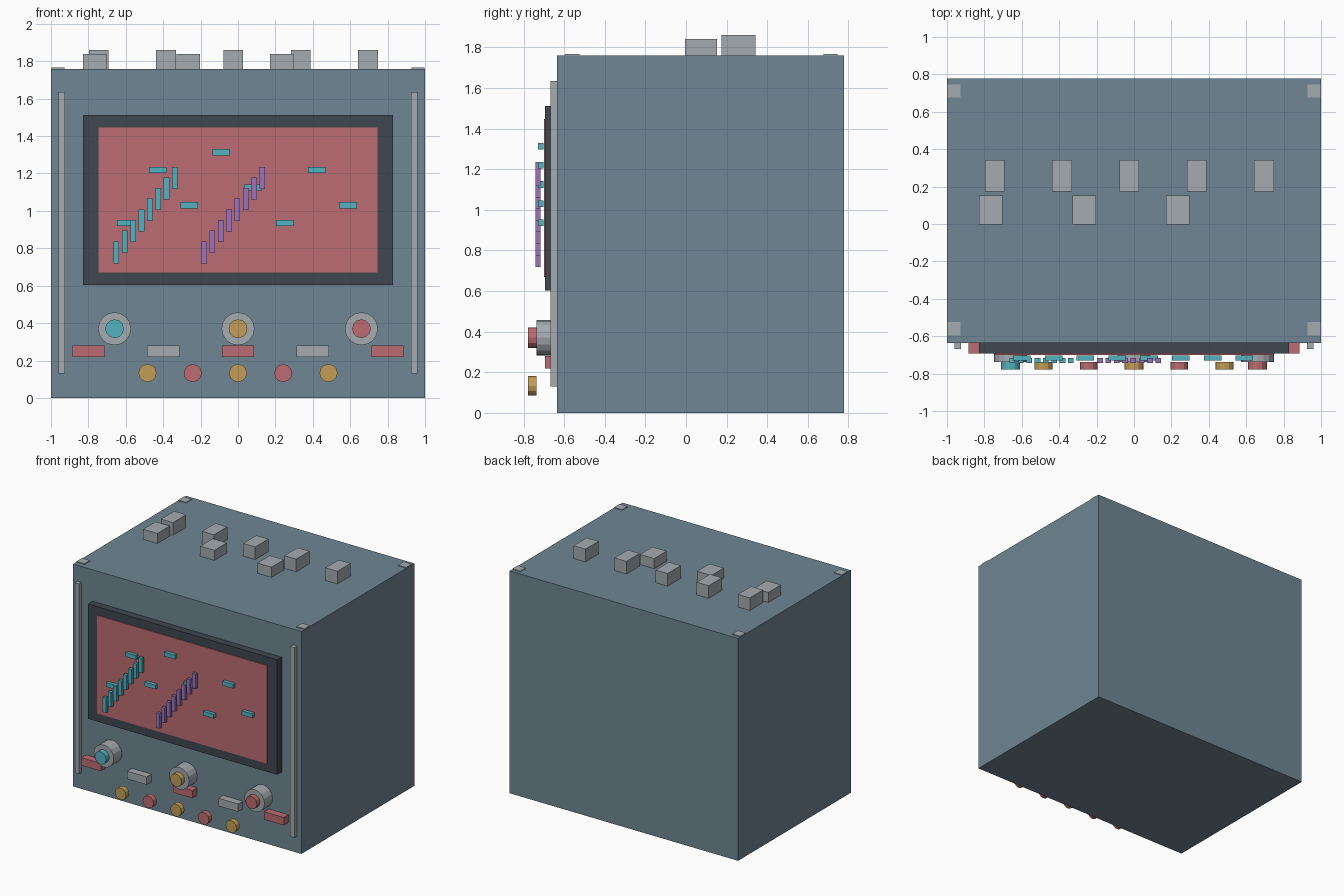
import bpy
import math

cube = bpy.data.objects.get("Cube")
if cube:
    bpy.data.objects.remove(cube, do_unlink=True)


def material(name, rgb):
    """Flat material from 0-255 display values."""
    lin = [((c / 255 + 0.055) / 1.055) ** 2.4 for c in rgb] + [1.0]
    m = bpy.data.materials.new(name)
    m.use_nodes = True
    m.diffuse_color = lin
    m.node_tree.nodes["Principled BSDF"].inputs["Base Color"].default_value = lin
    return m


SLATE = material("slate blue", (111, 134, 147))
DARK = material("dark slate", (62, 71, 80))
RED = material("soft red", (188, 108, 114))
GREY = material("light grey", (163, 171, 175))
CYAN = material("cyan", (82, 178, 192))
GOLD = material("gold", (194, 158, 86))
PURPLE = material("purple", (158, 116, 188))

FRONT, BACK, TOP = -0.635, 0.777, 1.76


def box(name, mat, x, y, z):
    """Box from (min, max) ranges on each axis."""
    ranges = (x, y, z)
    bpy.ops.mesh.primitive_cube_add(size=1, location=[(a + b) / 2 for a, b in ranges])
    ob = bpy.context.object
    ob.name = name
    ob.scale = [b - a for a, b in ranges]
    bpy.ops.object.transform_apply(location=False, rotation=False, scale=True)
    ob.data.materials.append(mat)
    return ob


def span(centre, size):
    return (centre - size / 2, centre + size / 2)


def disc(name, mat, x, z, radius, y, sides):
    """Cylinder whose axis points out of the front panel."""
    bpy.ops.mesh.primitive_cylinder_add(
        vertices=sides, radius=radius, depth=y[1] - y[0],
        location=(x, sum(y) / 2, z), rotation=(math.pi / 2, 0, 0))
    ob = bpy.context.object
    ob.name = name
    ob.data.materials.append(mat)
    return ob


# Cabinet, rails and corner pads
box("cabinet", SLATE, (-1, 1), (FRONT, BACK), (0, TOP))
for side, s in (("left", 1), ("right", -1)):
    box(f"{side}_rail", GREY, span(s * 0.943, 0.036), (-0.668, FRONT), (0.13, 1.635))
    for end, y in (("front", -0.56), ("back", 0.712)):
        box(f"{side}_{end}_pad", GREY, span(s * 0.963, 0.07), span(y, 0.07), (TOP - 0.01, TOP + 0.006))

# Display
box("screen_frame", DARK, (-0.828, 0.828), (-0.693, FRONT), (0.603, 1.512))
box("screen", RED, (-0.745, 0.745), (-0.7, -0.69), (0.67, 1.447))

# Rising bar traces on the display
for name, mat, start in (("cyan_bar", CYAN, -0.65), ("purple_bar", PURPLE, -0.182)):
    for i in range(8):
        box(f"{name}_{i}", mat, span(start + i * 0.0446, 0.03),
            (-0.742, -0.716), span(0.778 + i * 0.057, 0.118))

# Scattered dashes on the display
for i in range(8):
    box(f"dash_{i}", CYAN, span(-0.6 + i * 0.17, 0.094),
        (-0.729, -0.702), span(0.936 + (i * 3 % 5) * 0.0943, 0.033))

# Dials with coloured caps
for i, mat in enumerate((CYAN, GOLD, RED)):
    x = (i - 1) * 0.66
    disc(f"dial_{i}", GREY, x, 0.37, 0.088, (-0.737, FRONT), 16)
    disc(f"dial_cap_{i}", mat, x, 0.37, 0.05, (-0.778, -0.737), 12)

# Key plates and round buttons
for i in range(5):
    box(f"key_{i}", GREY if i % 2 else RED, span((i - 2) * 0.4, 0.172),
        (-0.693, FRONT), (0.218, 0.28))
    disc(f"button_{i}", RED if i % 2 else GOLD, (i - 2) * 0.242, 0.133, 0.048,
         (-0.778, -0.737), 12)

# Blocks on the roof
for i in range(5):
    box(f"back_block_{i}", GREY, span(-0.745 + i * 0.36, 0.105), (0.175, 0.341), (TOP, 1.86))
for i in range(3):
    box(f"front_block_{i}", GREY, span(-0.766 + i * 0.5, 0.125), (-0.004, 0.153), (TOP, 1.84))
